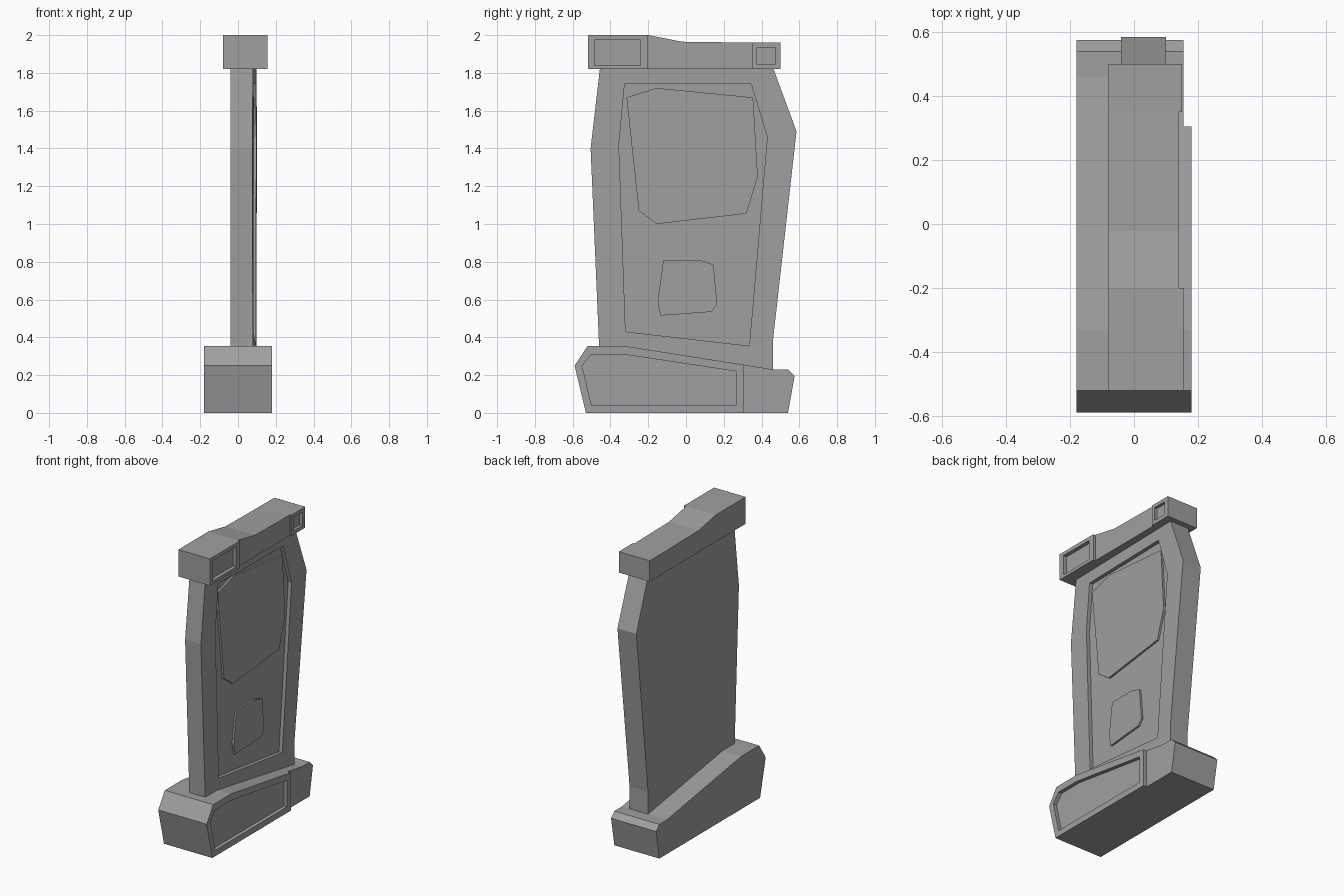
import bpy
import bmesh

cube = bpy.data.objects.get("Cube")
if cube:
    bpy.data.objects.remove(cube, do_unlink=True)

COLOR = (0.35, 0.35, 0.35, 1)
stone = bpy.data.materials.new("plain grey")
stone.use_nodes = True
stone.diffuse_color = COLOR
stone.node_tree.nodes["Principled BSDF"].inputs["Base Color"].default_value = COLOR


def prism(name, profile, x0, x1, slope0=0, slope1=0):
    """Extrude a (y, z) outline from x0 to x1; either end may lean along y."""
    bm = bmesh.new()
    low = [bm.verts.new((x0 + slope0 * y, y, z)) for y, z in profile]
    high = [bm.verts.new((x1 + slope1 * y, y, z)) for y, z in profile]
    bm.faces.new(low[::-1])
    bm.faces.new(high)
    for i in range(len(profile)):
        j = (i + 1) % len(profile)
        bm.faces.new((low[i], low[j], high[j], high[i]))
    bmesh.ops.recalc_face_normals(bm, faces=bm.faces)
    mesh = bpy.data.meshes.new(name)
    bm.to_mesh(mesh)
    bm.free()
    mesh.materials.append(stone)
    obj = bpy.data.objects.new(name, mesh)
    bpy.context.collection.objects.link(obj)
    return obj


def recess(target, profile, surface, depth, slope=0):
    """Sink a panel into the +x side of a part."""
    cutter = prism("cutter", profile, surface - depth, surface + 0.2, slope, slope)
    cutter.hide_render = True
    mod = target.modifiers.new("recess", 'BOOLEAN')
    mod.operation = 'DIFFERENCE'
    mod.solver = 'EXACT'
    mod.object = cutter
    bpy.context.view_layer.objects.active = target
    bpy.ops.object.modifier_apply(modifier=mod.name)
    bpy.data.objects.remove(cutter, do_unlink=True)


def rect(y0, y1, z0, z1):
    return [(y0, z0), (y1, z0), (y1, z1), (y0, z1)]


# Foot: wide front portion with a sunken panel, narrower heel
foot = prism("foot_front", [(-0.53, 0), (-0.59, 0.25), (-0.52, 0.355), (-0.33, 0.355),
                            (0.305, 0.255), (0.305, 0)], -0.18, 0.18)
recess(foot, [(-0.5, 0.04), (-0.55, 0.25), (-0.5, 0.31), (-0.33, 0.31),
              (0.265, 0.22), (0.265, 0.04)], 0.18, 0.025)
prism("foot_heel", [(0.305, 0), (0.305, 0.255), (0.46, 0.23), (0.54, 0.23),
                    (0.575, 0.195), (0.54, 0)], -0.18, 0.155)

# Upright slab: its detailed side leans slightly outward to the rear
FACE, LEAN = 0.088, 0.021
slab = prism("slab", [(-0.455, 0.2), (-0.46, 0.35), (-0.505, 1.4), (-0.455, 1.83),
                      (0.46, 1.83), (0.585, 1.49), (0.46, 0.38), (0.46, 0.2)],
             -0.04, FACE, 0, LEAN)
recess(slab, [(-0.32, 0.43), (-0.355, 1.42), (-0.325, 1.74), (0.345, 1.74),
              (0.43, 1.46), (0.335, 0.355)], FACE, 0.025, LEAN)

# Raised plates within the slab's sunken panel
large = [(-0.25, 1.07), (-0.315, 1.67), (-0.155, 1.72), (0.355, 1.67),
         (0.38, 1.25), (0.32, 1.055), (-0.155, 1.0)]
small = [(-0.15, 0.59), (-0.12, 0.81), (0.07, 0.81), (0.145, 0.785),
         (0.165, 0.575), (0.135, 0.535), (-0.135, 0.515)]
for name, outline in (("upper_plate", large), ("lower_plate", small)):
    prism(name, outline, FACE - 0.04, FACE - 0.012, LEAN, LEAN)

# Cap: tall front block, sloping middle, rear block
cap_front = prism("cap_front", rect(-0.52, -0.2, 1.82, 2), -0.08, 0.155)
recess(cap_front, rect(-0.485, -0.24, 1.84, 1.975), 0.155, 0.025)
prism("cap_middle", [(-0.2, 1.82), (-0.2, 2), (-0.02, 1.965), (0.35, 1.96),
                     (0.35, 1.82)], -0.08, 0.14)
cap_rear = prism("cap_rear", rect(0.35, 0.5, 1.82, 1.96), -0.08, 0.15)
recess(cap_rear, rect(0.375, 0.47, 1.845, 1.935), 0.15, 0.02)
